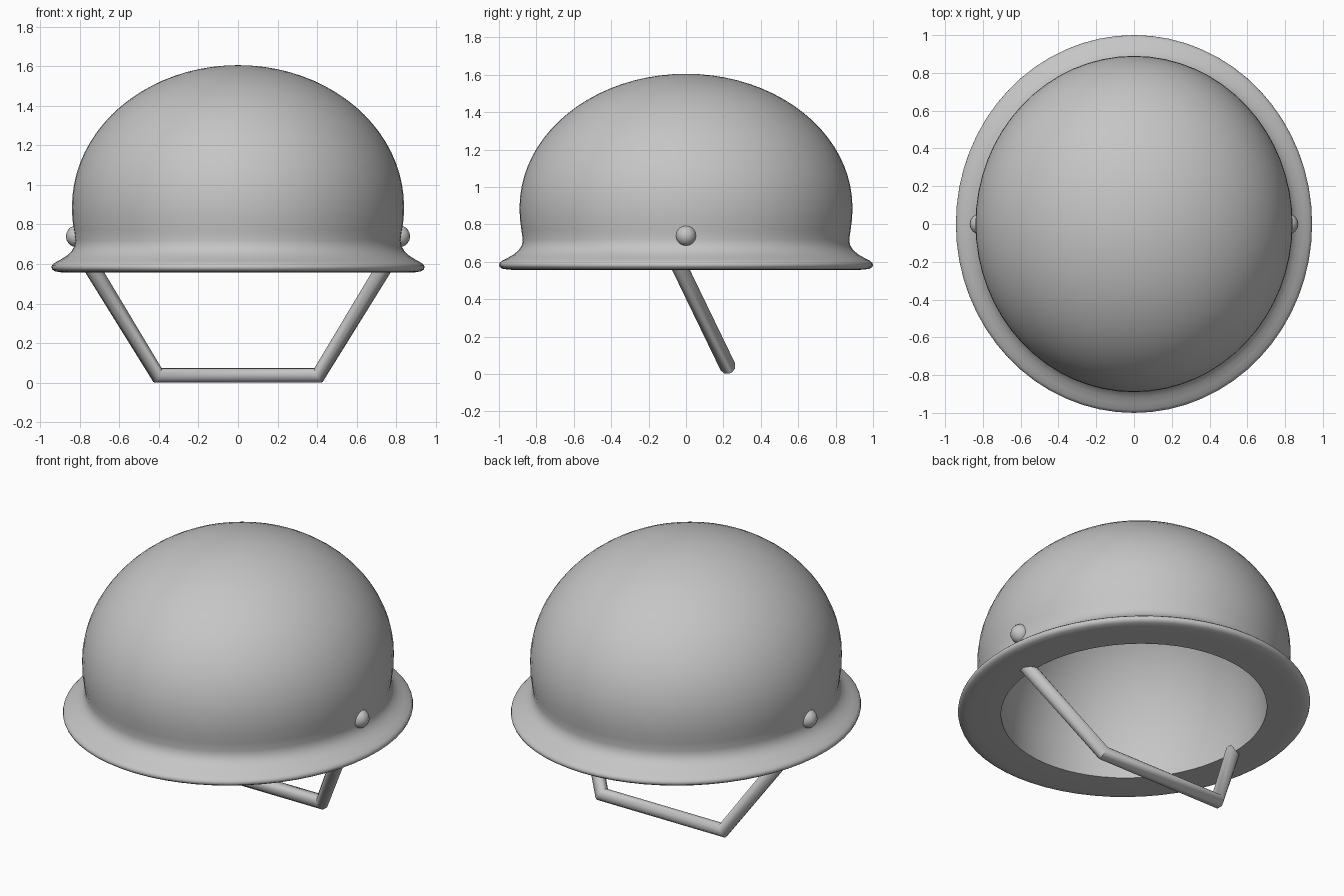
import bpy, bmesh, math

if "Cube" in bpy.data.objects:
    bpy.data.objects.remove(bpy.data.objects["Cube"])

grey = bpy.data.materials.new("helmet_grey")
grey.diffuse_color = (0.56, 0.56, 0.56, 1)
grey.use_nodes = True
grey.node_tree.nodes["Principled BSDF"].inputs["Base Color"].default_value = grey.diffuse_color


def smooth(obj, angle):
    bpy.ops.object.select_all(action='DESELECT')
    obj.select_set(True)
    bpy.context.view_layer.objects.active = obj
    if obj.type == 'CURVE':
        bpy.ops.object.convert(target='MESH')
    bpy.ops.object.shade_smooth_by_angle(angle=math.radians(angle))


def finish(bm, name, angle=40):
    bmesh.ops.recalc_face_normals(bm, faces=bm.faces)
    mesh = bpy.data.meshes.new(name)
    bm.to_mesh(mesh)
    bm.free()
    mesh.materials.append(grey)
    obj = bpy.data.objects.new(name, mesh)
    bpy.context.collection.objects.link(obj)
    smooth(obj, angle)


def dome(radius, base, height, steps):
    """Quarter ellipse from the pole down to the widest ring."""
    return [(radius * math.sin(a), base + height * math.cos(a))
            for a in (math.pi / 2 * i / steps for i in range(steps + 1))]


# Helmet shell: outer dome, flared brim, flat underside and inner dome
outer = dome(0.89, 0.89, 0.715, 20)
brim = [(0.888, 0.83), (0.88, 0.77), (0.873, 0.72), (0.877, 0.69),
        (0.893, 0.663), (0.92, 0.64), (0.955, 0.62), (0.984, 0.605),
        (0.997, 0.594), (1.0, 0.583), (0.996, 0.572), (0.982, 0.563),
        (0.95, 0.558), (0.90, 0.556)]
lip = [(0.755, 0.556)]
inner = dome(0.757, 0.61, 0.86, 18)[::-1]
profile = outer + brim + lip + inner

SEG, SQUASH = 64, 0.943
bm = bmesh.new()
rings = []
for r, z in profile:
    if r < 1e-4:
        rings.append([bm.verts.new((0, 0, z))] * SEG)
    else:
        rings.append([bm.verts.new((SQUASH * r * math.cos(2 * math.pi * i / SEG),
                                    r * math.sin(2 * math.pi * i / SEG), z))
                      for i in range(SEG)])
for a, b in zip(rings, rings[1:]):
    for i in range(SEG):
        j = (i + 1) % SEG
        bm.faces.new(list(dict.fromkeys((a[i], a[j], b[j], b[i]))))
finish(bm, "helmet_shell", 50)

# Chin strap: bevelled polyline
path = [(-0.765, -0.06, 0.625), (-0.407, 0.224, 0.038),
        (0.407, 0.224, 0.038), (0.765, -0.06, 0.625)]
curve = bpy.data.curves.new("chin_strap", 'CURVE')
curve.dimensions = '3D'
curve.bevel_depth = 0.043
curve.bevel_resolution = 2
curve.use_fill_caps = True
spline = curve.splines.new('POLY')
spline.points.add(len(path) - 1)
for point, co in zip(spline.points, path):
    point.co = (*co, 1)
curve.materials.append(grey)
strap = bpy.data.objects.new("chin_strap", curve)
bpy.context.collection.objects.link(strap)
smooth(strap, 50)

# Side rivets
for side, name in ((-1, "left_rivet"), (1, "right_rivet")):
    bm = bmesh.new()
    bmesh.ops.create_uvsphere(bm, u_segments=16, v_segments=10, radius=0.055)
    bmesh.ops.translate(bm, verts=bm.verts, vec=(side * 0.815, 0, 0.74))
    finish(bm, name, 60)
